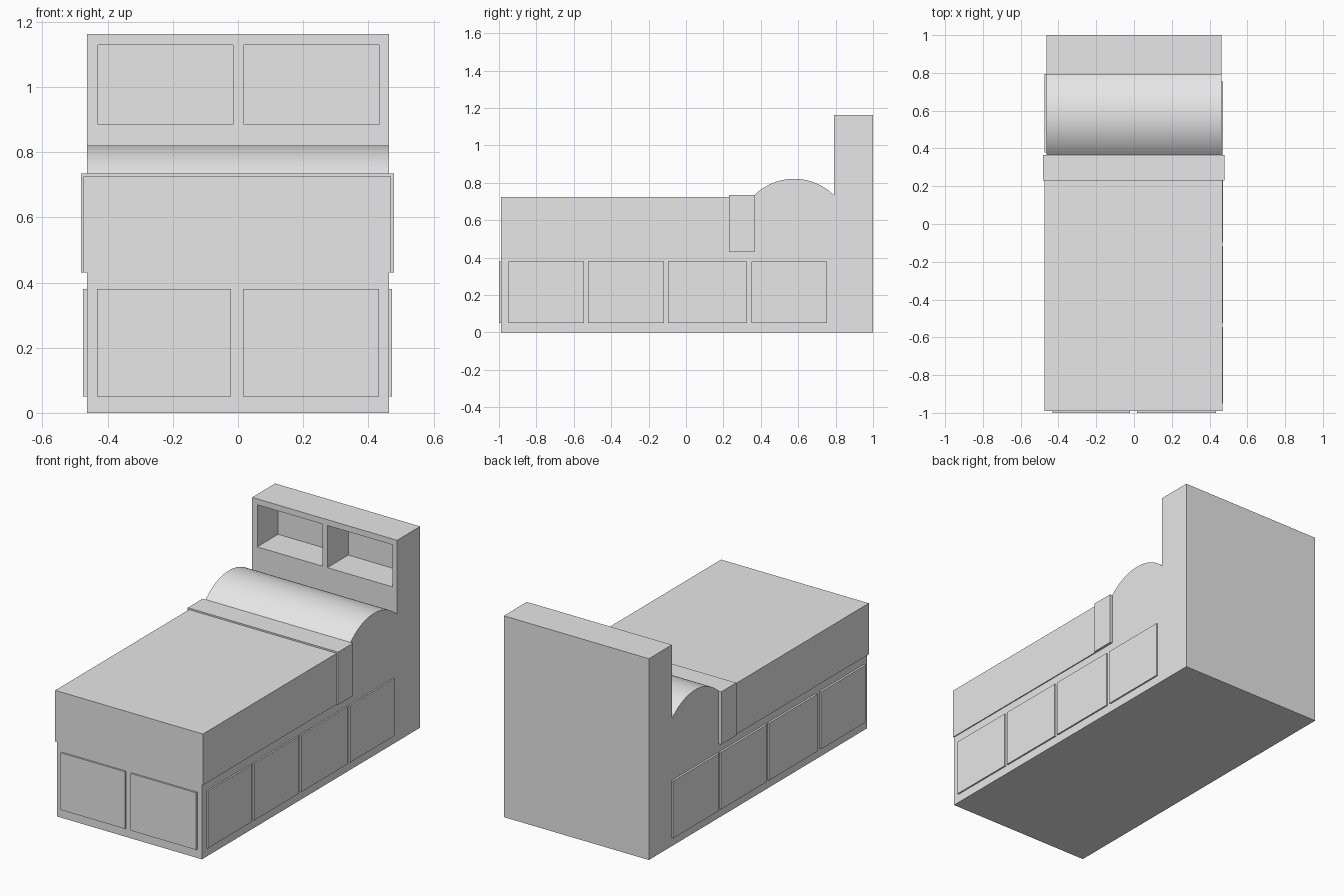
import bpy, bmesh, math

cube = bpy.data.objects.get("Cube")
if cube:
    bpy.data.objects.remove(cube, do_unlink=True)

# One plain grey material
grey = bpy.data.materials.new("plain_grey")
grey.use_nodes = True
GREY = (0.8, 0.8, 0.8, 1)
grey.diffuse_color = GREY
grey.node_tree.nodes["Principled BSDF"].inputs["Base Color"].default_value = GREY


def prism(name, outline, x0, x1):
    """Extrude a (y, z) outline from x0 to x1."""
    bm = bmesh.new()
    face = bm.faces.new([bm.verts.new((x0, y, z)) for y, z in outline])
    ext = bmesh.ops.extrude_face_region(bm, geom=[face])
    verts = [v for v in ext["geom"] if isinstance(v, bmesh.types.BMVert)]
    bmesh.ops.translate(bm, verts=verts, vec=(x1 - x0, 0, 0))
    bmesh.ops.recalc_face_normals(bm, faces=bm.faces)
    mesh = bpy.data.meshes.new(name)
    bm.to_mesh(mesh)
    bm.free()
    mesh.materials.append(grey)
    obj = bpy.data.objects.new(name, mesh)
    bpy.context.collection.objects.link(obj)
    return obj


def box(name, x, y, z):
    """Box from (min, max) ranges on each axis."""
    return prism(name, [(y[0], z[0]), (y[1], z[0]), (y[1], z[1]), (y[0], z[1])], *x)


def select_only(obj):
    bpy.ops.object.select_all(action='DESELECT')
    obj.select_set(True)
    bpy.context.view_layer.objects.active = obj


HALF = 0.463                 # half width of the frame
FRONT, BACK = -0.99, 1.0     # ends of the frame
HEAD = 0.79                  # front of the headboard
SKIRT = 0.43                 # lower edge of the bedding

# Bed frame and blanket
box("bed_frame", (-HALF, HALF), (FRONT, HEAD), (0, SKIRT))
box("blanket", (-0.474, 0.469), (FRONT, 0.23), (SKIRT, 0.725))
box("blanket_fold", (-0.482, 0.478), (0.23, 0.366), (SKIRT, 0.734))

# Pillow: circular arc on top of the bare mattress end
y0, y1, z0, rise = 0.366, HEAD, 0.734, 0.087
half = (y1 - y0) / 2
radius = (half ** 2 + rise ** 2) / (2 * rise)
sweep = math.asin(half / radius)
steps = 32
arc = []
for i in range(steps + 1):
    a = sweep * (1 - 2 * i / steps)
    arc.append(((y0 + y1) / 2 + radius * math.sin(a),
                z0 + rise - radius + radius * math.cos(a)))
pillow = prism("pillow_and_mattress", [(y0, SKIRT), (y1, SKIRT)] + arc, -HALF, HALF)
select_only(pillow)
bpy.ops.object.shade_smooth_by_angle(angle=math.radians(20))

# Headboard with two open cubbies
headboard = box("headboard", (-HALF, HALF), (HEAD, BACK), (0, 1.162))
for x in ((-0.43, -0.015), (0.018, 0.433)):
    cutter = box("cubby_cutter", x, (HEAD - 0.1, HEAD + 0.19), (0.885, 1.128))
    cutter.hide_render = True
    mod = headboard.modifiers.new("cubby", 'BOOLEAN')
    mod.operation = 'DIFFERENCE'
    mod.solver = 'EXACT'
    mod.object = cutter
    select_only(headboard)
    bpy.ops.object.modifier_apply(modifier=mod.name)
    bpy.data.objects.remove(cutter, do_unlink=True)

# Drawer fronts at the foot and along both sides
DRAWER_Z = (0.05, 0.38)
for side, x in (("right", (-0.432, -0.021)), ("left", (0.015, 0.433))):
    box(f"foot_drawer_{side}", x, (-1.0, FRONT), DRAWER_Z)

left_rows = [(-0.95, -0.545), (-0.525, -0.117), (-0.097, 0.325), (0.35, 0.755)]
right_rows = [(-0.965, -0.555), (-0.52, -0.08), (-0.062, 0.357), (0.378, 0.795)]
for side, x, rows in (("left", (HALF, 0.472), left_rows),
                      ("right", (-0.475, -HALF), right_rows)):
    for i, y in enumerate(rows, 1):
        box(f"{side}_drawer_{i}", x, y, DRAWER_Z)
